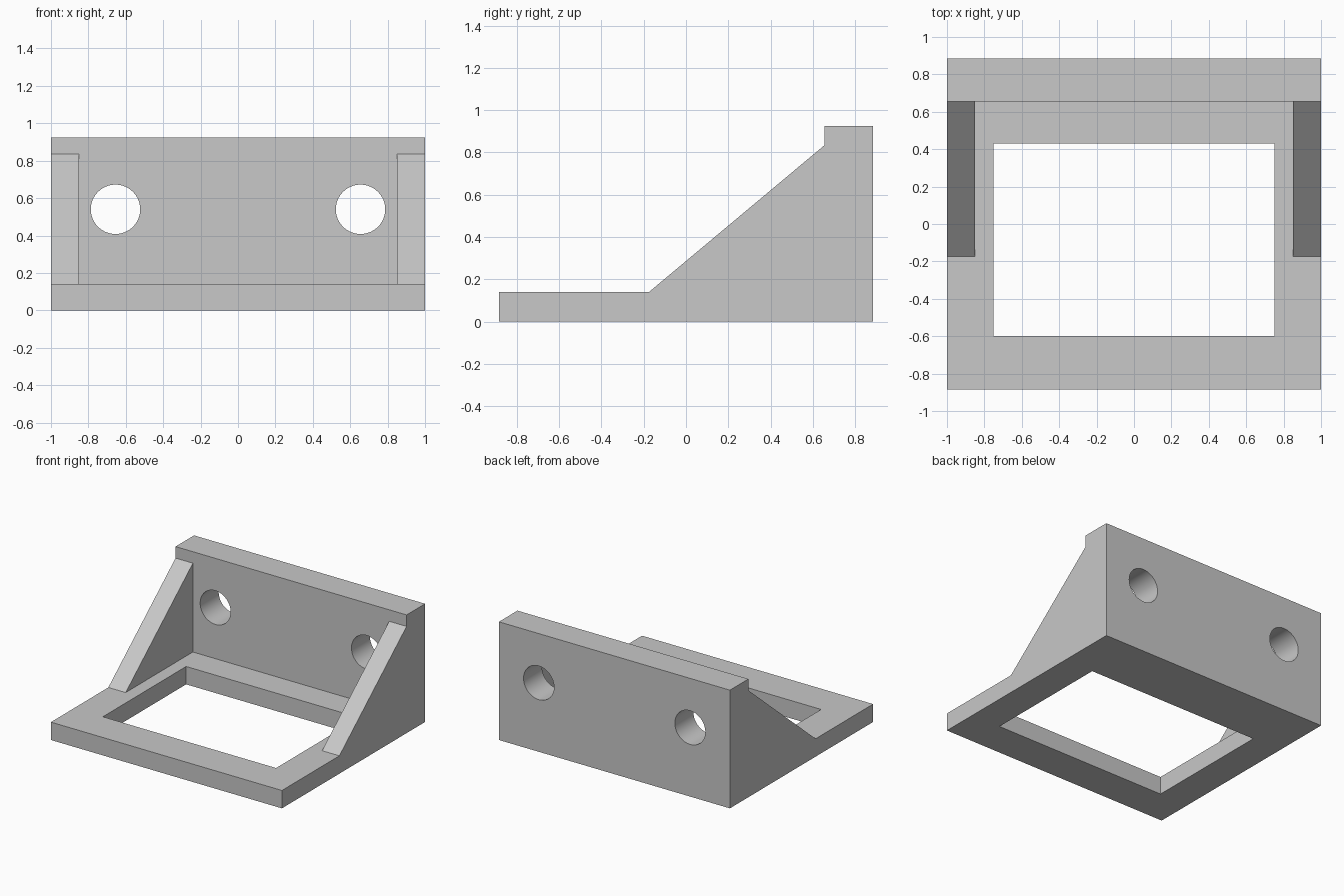
import bpy, bmesh, math
from mathutils import Matrix

cube = bpy.data.objects.get("Cube")
if cube:
    bpy.data.objects.remove(cube, do_unlink=True)

WIDTH, DEPTH, HEIGHT = 1.0, 0.885, 0.925      # half width, half depth, full height
BASE_TOP, PLATE_FRONT, RIB_INNER = 0.14, 0.656, 0.85

grey = bpy.data.materials.new("plain grey")
grey.use_nodes = True
colour = (0.58, 0.58, 0.58, 1)
grey.diffuse_color = colour
grey.node_tree.nodes["Principled BSDF"].inputs["Base Color"].default_value = colour


def make_object(name, bm):
    bmesh.ops.recalc_face_normals(bm, faces=bm.faces)
    mesh = bpy.data.meshes.new(name)
    bm.to_mesh(mesh)
    bm.free()
    mesh.materials.append(grey)
    obj = bpy.data.objects.new(name, mesh)
    bpy.context.collection.objects.link(obj)
    return obj


def extrude_profile(name, profile, half_width):
    """Extrude a (y, z) outline symmetrically along x."""
    bm = bmesh.new()
    face = bm.faces.new([bm.verts.new((-half_width, y, z)) for y, z in profile])
    grown = bmesh.ops.extrude_face_region(bm, geom=[face])["geom"]
    moved = [v for v in grown if isinstance(v, bmesh.types.BMVert)]
    bmesh.ops.translate(bm, verts=moved, vec=(2 * half_width, 0, 0))
    return make_object(name, bm)


def box_profile(y0, y1, z0, z1):
    return [(y0, z0), (y1, z0), (y1, z1), (y0, z1)]


def hole_cutter(name, x, z, radius):
    bm = bmesh.new()
    place = Matrix.Translation((x, PLATE_FRONT, z)) @ Matrix.Rotation(math.pi / 2, 4, 'X')
    bmesh.ops.create_cone(bm, cap_ends=True, segments=64, radius1=radius,
                          radius2=radius, depth=1, matrix=place)
    return make_object(name, bm)


def cut(target, cutter):
    mod = target.modifiers.new(cutter.name, 'BOOLEAN')
    mod.operation = 'DIFFERENCE'
    mod.solver = 'EXACT'
    mod.object = cutter
    bpy.context.view_layer.objects.active = target
    bpy.ops.object.modifier_apply(modifier=mod.name)
    bpy.data.objects.remove(cutter, do_unlink=True)


# Bracket body: base, sloped ribs and back plate in one side outline
bracket = extrude_profile("angle_bracket", [
    (-DEPTH, 0), (DEPTH, 0), (DEPTH, HEIGHT), (PLATE_FRONT, HEIGHT),
    (PLATE_FRONT, 0.835), (-0.175, BASE_TOP), (-DEPTH, BASE_TOP)], WIDTH)

# Space between the two ribs
cut(bracket, extrude_profile("rib_gap", box_profile(-0.5, PLATE_FRONT, BASE_TOP, 1.2), RIB_INNER))

# Rectangular opening in the base
cut(bracket, extrude_profile("base_opening", box_profile(-0.6, 0.43, -0.2, 0.5), 0.75))

# Round mounting holes through the back plate
for side in (-1, 1):
    cut(bracket, hole_cutter("mounting_hole", side * 0.655, 0.54, 0.132))

# Smooth hole walls, crisp edges elsewhere
bpy.ops.object.select_all(action='DESELECT')
bracket.select_set(True)
bpy.context.view_layer.objects.active = bracket
bpy.ops.object.shade_smooth_by_angle(angle=math.radians(30))
